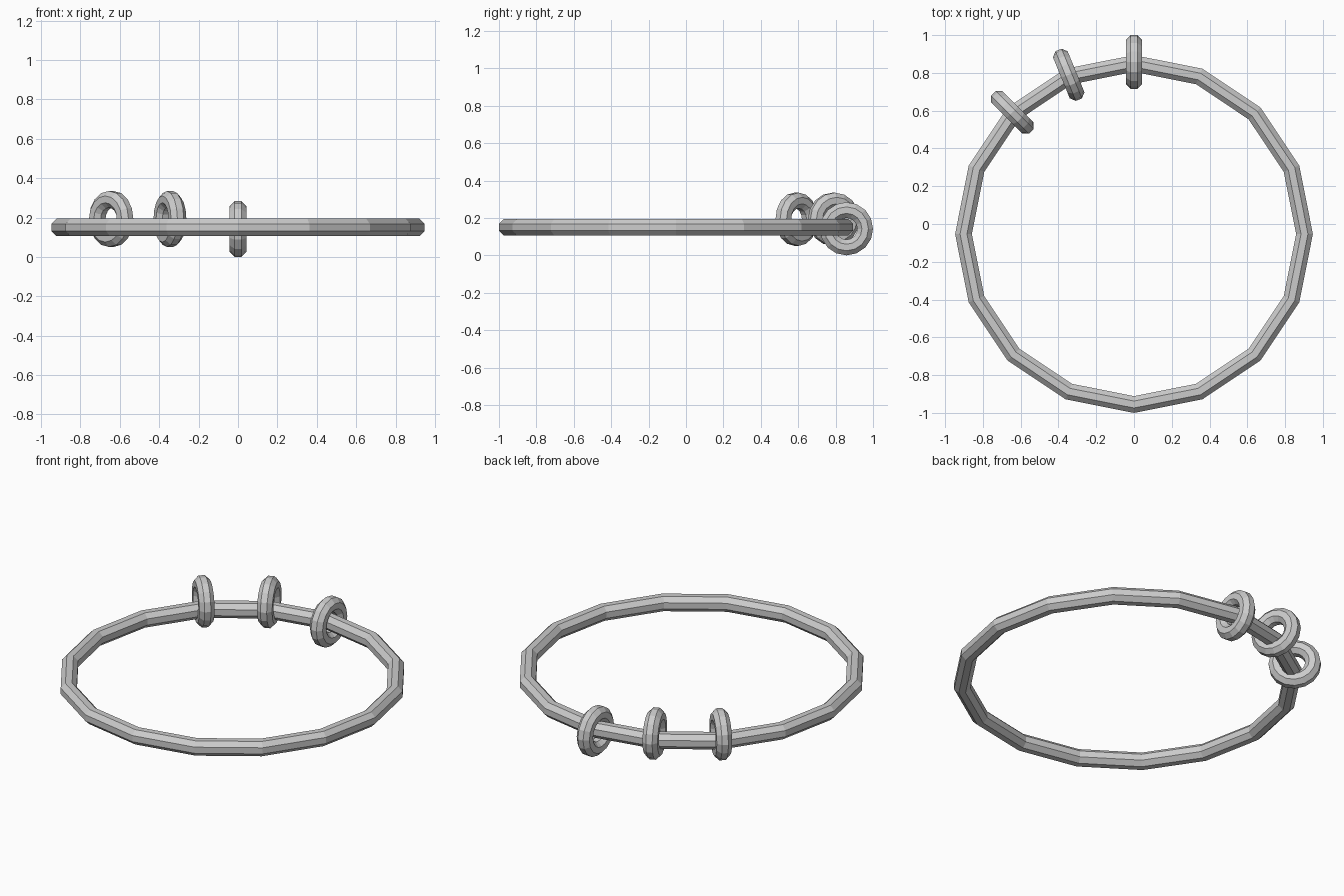
import bpy, bmesh
from math import sin, cos, pi, radians
from mathutils import Matrix

if "Cube" in bpy.data.objects:
    bpy.data.objects.remove(bpy.data.objects["Cube"])

SEG, SIDES = 16, 8


def ring(name, major, minor, matrix):
    """Flat-shaded torus with an octagonal section, flat side facing outward."""
    bm = bmesh.new()
    loops = []
    for i in range(SEG):
        a = 2 * pi * i / SEG
        loop = []
        for j in range(SIDES):
            b = 2 * pi * (j + 0.5) / SIDES
            r = major + minor * cos(b)
            loop.append(bm.verts.new((r * cos(a), r * sin(a), minor * sin(b))))
        loops.append(loop)
    for i in range(SEG):
        p, q = loops[i], loops[(i + 1) % SEG]
        for j in range(SIDES):
            k = (j + 1) % SIDES
            bm.faces.new((p[j], q[j], q[k], p[k]))
    bmesh.ops.recalc_face_normals(bm, faces=bm.faces)
    mesh = bpy.data.meshes.new(name)
    bm.to_mesh(mesh)
    bm.free()
    obj = bpy.data.objects.new(name, mesh)
    obj.matrix_world = matrix
    bpy.context.collection.objects.link(obj)
    return obj


# Large hoop lying flat
CY = -0.053
ring("large_hoop", 0.9027, 0.048, Matrix.Translation((0, CY, 0.15)))

# Small upright rings threaded on the hoop
for n, (deg, z) in enumerate([(0, 0.142), (22.3, 0.193), (45, 0.193)]):
    t = radians(deg)
    place = Matrix.Translation((-0.911 * sin(t), CY + 0.911 * cos(t), z))
    turn = Matrix.Rotation(t, 4, 'Z') @ Matrix.Rotation(pi / 2, 4, 'Y')
    ring(f"small_ring_{n + 1}", 0.1, 0.0455, place @ turn)
